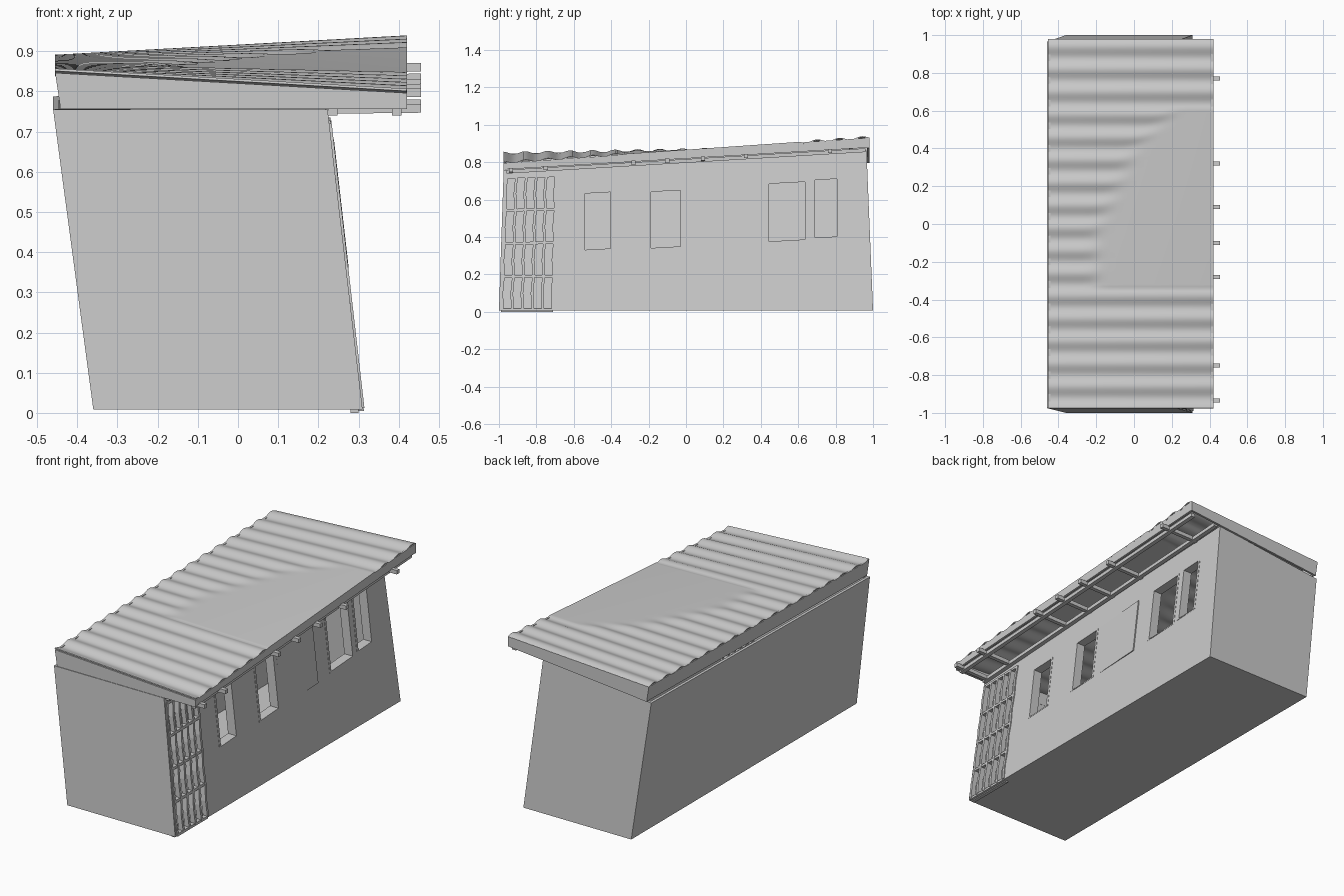
import bpy, bmesh, math

if "Cube" in bpy.data.objects:
    bpy.data.objects.remove(bpy.data.objects["Cube"])

HEX = [(0, 3, 2, 1), (4, 5, 6, 7), (0, 1, 5, 4), (1, 2, 6, 5), (2, 3, 7, 6), (3, 0, 4, 7)]


def make(name, verts, faces):
    me = bpy.data.meshes.new(name)
    me.from_pydata(verts, [], faces)
    bm = bmesh.new()
    bm.from_mesh(me)
    bmesh.ops.recalc_face_normals(bm, faces=bm.faces)
    bm.to_mesh(me)
    bm.free()
    ob = bpy.data.objects.new(name, me)
    bpy.context.collection.objects.link(ob)
    return ob


def wall_x(z):
    return 0.31 - 0.115 * z


def wall_block(name, a, b, c, d, inner, outer, outer_far=None):
    """Block on the leaning right wall; a,b,c,d are (y, z) corners, depths are along x."""
    far = outer if outer_far is None else outer_far
    q = (a, b, c, d)
    o = (outer, far, far, outer)
    v = [(wall_x(z) + inner, y, z) for y, z in q]
    v += [(wall_x(z) + e, y, z) for (y, z), e in zip(q, o)]
    return make(name, v, HEX)


def lerp(p, q, t):
    return tuple(i + (j - i) * t for i, j in zip(p, q))


# leaning hollow body
G = 0.008
bot = [(-0.36, -1, G), (0.31, -1, G), (0.31, 1, G), (-0.36, 1, G)]
top = [(-0.46, -0.975, 0.755), (0.223, -0.975, 0.755), (0.211, 0.965, 0.862), (-0.46, 0.965, 0.787)]
bm = bmesh.new()
vs = [bm.verts.new(p) for p in bot + top]
for f in ((0, 3, 2, 1), (0, 1, 5, 4), (1, 2, 6, 5), (2, 3, 7, 6), (3, 0, 4, 7)):
    bm.faces.new([vs[i] for i in f])
me = bpy.data.meshes.new("body_walls")
bm.to_mesh(me)
bm.free()
body = bpy.data.objects.new("body_walls", me)
bpy.context.collection.objects.link(body)
sol = body.modifiers.new("thickness", 'SOLIDIFY')
sol.thickness = 0.02
sol.offset = -1

# openings: (y0, y1, bottom z at y0, top z at y0), sills follow the slope of the house
S = 0.055
windows = [(-0.555, -0.39, 0.325, 0.638), (-0.2, -0.015, 0.335, 0.647),
           (0.43, 0.65, 0.37, 0.69), (0.675, 0.82, 0.39, 0.71)]


def quad(y0, y1, zb, zt):
    dz = S * (y1 - y0)
    return (y0, zb), (y1, zb + dz), (y1, zt + dz), (y0, zt)


grille = [(-0.985, 0.012), (-0.715, 0.012), (-0.697, 0.728), (-0.962, 0.72)]
cutters = [wall_block("opening_cutter", *quad(*w), -0.06, 0.06) for w in windows]
cutters.append(wall_block("grille_cutter", *grille, -0.06, 0.06))
bpy.context.view_layer.objects.active = body
for c in cutters:
    c.hide_render = True
    m = body.modifiers.new("opening", 'BOOLEAN')
    m.operation = 'DIFFERENCE'
    m.solver = 'EXACT'
    m.object = c
for m in list(body.modifiers):
    bpy.ops.object.modifier_apply(modifier=m.name)
for c in cutters:
    bpy.data.objects.remove(c)

# window reveals
F = 0.014
for i, (y0, y1, zb, zt) in enumerate(windows):
    dz = S * (y1 - y0)
    n = f"window_{i + 1}_"
    wall_block(n + "left_jamb", *quad(y0, y0 + F, zb, zt), -0.05, 0.002)
    wall_block(n + "right_jamb", *quad(y1 - F, y1, zb + dz, zt + dz), -0.05, 0.002)
    wall_block(n + "sill", *quad(y0, y1, zb, zb + 0.006), -0.05, 0.002)
    wall_block(n + "head", *quad(y0, y1, zt - 0.006, zt), -0.05, 0.002)

# shutter standing slightly off the wall
wall_block("shutter", (0.0, 0.345), (0.32, 0.36), (0.32, 0.68), (0.0, 0.658), -0.002, 0.0005, 0.007)

# door grille: 5 columns by 4 rows
A, B, C, D = grille
COLS, ROWS, W = 5, 4, 0.007


def grille_point(u, v):
    return lerp(lerp(A, B, u), lerp(D, C, u), v)


for i in range(COLS + 1):
    for r in range(ROWS):
        # each bar is slightly kinked inside its row
        for s in range(2):
            v0, v1 = (r + s / 2) / ROWS, (r + s / 2 + 0.5) / ROWS
            k0, k1 = (0.003, -0.003) if s == 0 else (-0.003, 0.003)
            p, q = grille_point(i / COLS, v0), grille_point(i / COLS, v1)
            wall_block("grille_upright", (p[0] - W + k0, p[1]), (p[0] + W + k0, p[1]),
                       (q[0] + W + k1, q[1]), (q[0] - W + k1, q[1]), -0.022, 0.006)
for r in range(ROWS + 1):
    p, q = grille_point(0, r / ROWS), grille_point(1, r / ROWS)
    wall_block("grille_rail", (p[0], p[1] - W), (q[0], q[1] - W),
               (q[0], q[1] + W), (p[0], p[1] + W), -0.02, 0.004)
make("threshold", [(x, y, z) for z in (0, 0.012) for x, y in
                   ((0.28, -0.99), (0.3, -0.99), (0.3, -0.71), (0.28, -0.71))], HEX)

# twisted corrugated roof with a flattened patch
X0, X1, Y0, Y1 = -0.455, 0.42, -0.975, 0.98


def roof_mid(x, y):
    u, v = (x - X0) / (X1 - X0), (y - Y0) / (Y1 - Y0)
    front, back = 0.85 - 0.05 * u, 0.885 + 0.05 * u
    return front + (back - front) * v


def roof_z(x, y):
    edge = -0.16 + max(0, y + 0.05) * 0.45 + 0.6 * max(0, y - 0.4)
    fade = 1.0
    if -0.34 < y < 0.6:
        fade = min(1, max(0, (edge - x) / 0.08))
    return roof_mid(x, y) + 0.007 * fade * math.cos((y + 0.02) * math.tau / 0.12)


NX, NY = 24, 164
xs = [X0 + (X1 - X0) * i / NX for i in range(NX + 1)]
ys = [Y0 + (Y1 - Y0) * j / NY for j in range(NY + 1)]
verts = [(x, y, roof_z(x, y)) for y in ys for x in xs]
faces = [(j * (NX + 1) + i, j * (NX + 1) + i + 1, (j + 1) * (NX + 1) + i + 1, (j + 1) * (NX + 1) + i)
         for j in range(NY) for i in range(NX)]
roof = make("corrugated_roof", verts, faces)
sol = roof.modifiers.new("thickness", 'SOLIDIFY')
sol.thickness = 0.006
sol.offset = -1 if roof.data.polygons[0].normal.z > 0 else 1
bpy.context.view_layer.objects.active = roof
roof.select_set(True)
bpy.ops.object.modifier_apply(modifier=sol.name)
bpy.ops.object.shade_smooth_by_angle(angle=math.radians(35))


# fascia boards round the roof edge
def eave(y):
    return 0.815 + 0.06 * y


def board(name, p, q, bp, bq, off, lean=0.0):
    """Board between two roof corners, down to heights bp and bq, thickened by off."""
    v = []
    for dx, dy in ((0, 0), off):
        for (x, y), z, ln in ((p, bp, lean), (q, bq, lean)):
            v.append((x + dx + ln, y + dy, z))
        for x, y in (q, p):
            v.append((x + dx, y + dy, roof_mid(x, y) - 0.004))
    make(name, v, HEX)


board("left_fascia", (X0, Y0), (X0, Y1), 0.76, 0.797, (0.012, 0), 0.013)
board("right_fascia", (X1, Y0), (X1, Y1), eave(Y0) + 0.005, eave(Y1) + 0.005, (-0.012, 0))
board("front_fascia", (X0 + 0.012, Y0), (X1, Y0), 0.757, eave(Y0), (0, 0.012))
board("back_fascia", (X0 + 0.012, Y1), (X1, Y1), 0.795, eave(Y1) + 0.003, (0, -0.012))

# purlins along the eave
for x in (0.236, 0.395):
    v = []
    for dz in (-0.018, 0.002):
        v += [(x + a, y, eave(y) + dz) for a, y in
              ((-0.012, -0.96), (0.012, -0.96), (0.012, 0.96), (-0.012, 0.96))]
    make("eave_purlin", v, HEX)

# rafters sticking out past the eave
for y in (-0.935, -0.75, -0.28, -0.1, 0.09, 0.32, 0.77):
    v = []
    for dz in (-0.016, 0.006):
        v += [(x, y + a, eave(y) + dz + 0.004 * (x > 0.3)) for x, a in
              ((0.1, -0.011), (0.455, -0.011), (0.455, 0.011), (0.1, 0.011))]
    make("rafter", v, HEX)
